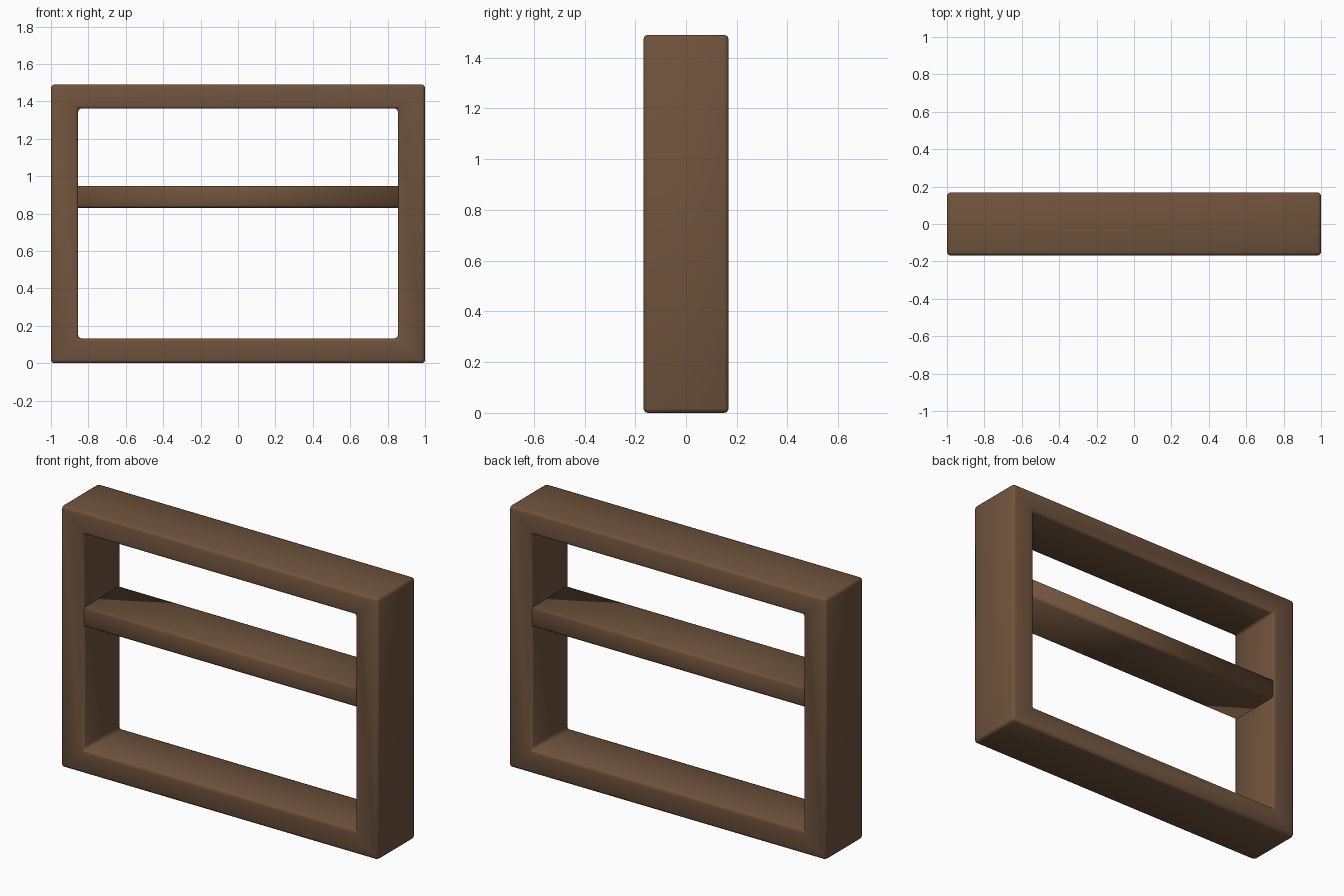
import bpy, bmesh

if "Cube" in bpy.data.objects:
    bpy.data.objects.remove(bpy.data.objects["Cube"])

wood = bpy.data.materials.new("brown_wood")
wood.diffuse_color = (0.162, 0.087, 0.046, 1)
wood.use_nodes = True
wood.node_tree.nodes["Principled BSDF"].inputs["Base Color"].default_value = wood.diffuse_color

D = 0.168  # half depth


def finish(name, bm, edges, width):
    """Bevel the chosen edges, shade smooth and link the part."""
    bmesh.ops.bevel(bm, geom=edges, offset=width, segments=2, profile=0.5,
                    affect='EDGES', clamp_overlap=True)
    bmesh.ops.recalc_face_normals(bm, faces=bm.faces)
    for f in bm.faces:
        f.smooth = True
    me = bpy.data.meshes.new(name)
    bm.to_mesh(me)
    bm.free()
    me.materials.append(wood)
    bpy.context.collection.objects.link(bpy.data.objects.new(name, me))


# Outer frame: a rectangular ring with eased edges
def rect(x, z0, z1):
    return [(-x, z0), (x, z0), (x, z1), (-x, z1)]


bm = bmesh.new()
loops = [[bm.verts.new((x, y, z)) for x, z in r]
         for r, y in ((rect(1.0, 0, 1.49), -D), (rect(0.855, 0.133, 1.362), -D),
                      (rect(0.855, 0.133, 1.362), D), (rect(1.0, 0, 1.49), D))]
for a, b in zip(loops, loops[1:] + loops[:1]):
    for i in range(4):
        j = (i + 1) % 4
        bm.faces.new((a[i], a[j], b[j], b[i]))
bmesh.ops.recalc_face_normals(bm, faces=bm.faces)
sharp = [e for e in bm.edges if e.calc_face_angle() > 0.5]
finish("frame", bm, sharp, 0.017)

# Shelf between the sides, its ends let into them
bm = bmesh.new()
bmesh.ops.create_cube(bm, size=1)
for v in bm.verts:
    v.co = (v.co.x * 1.74, v.co.y * 0.318, 0.889 + v.co.z * 0.116)
long_edges = [e for e in bm.edges
              if abs(e.verts[0].co.x - e.verts[1].co.x) > 1]
finish("shelf", bm, long_edges, 0.015)
